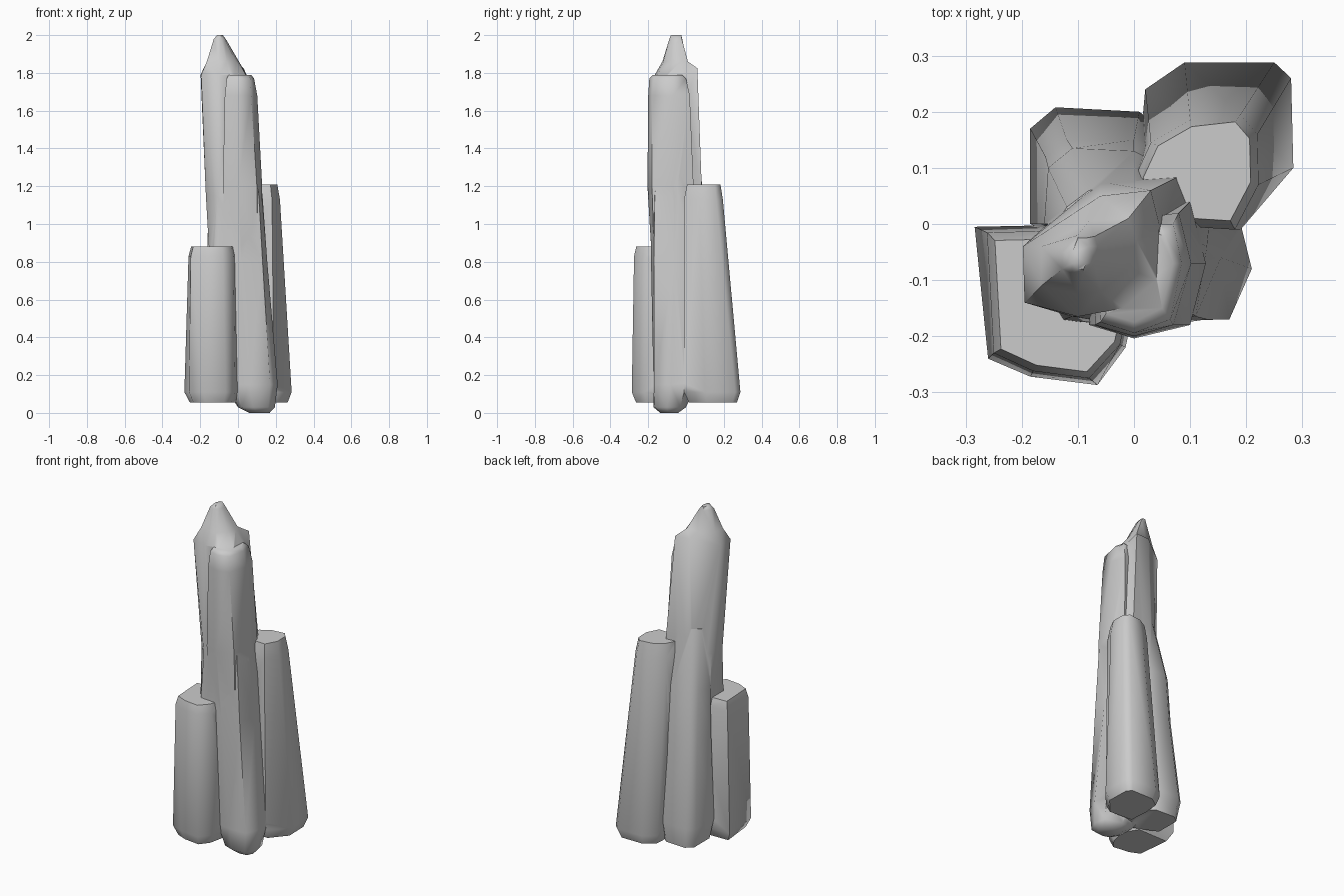
import bpy, bmesh

if "Cube" in bpy.data.objects:
    bpy.data.objects.remove(bpy.data.objects["Cube"])


def column(name, rings):
    """Loft a closed rock column through (height, outline) rings, bottom to top.
    An outline point may carry its own third value to override the height."""
    bm = bmesh.new()
    loops = []
    for z, outline in rings:
        loops.append([bm.verts.new((p[0], p[1], p[2] if len(p) > 2 else z)) for p in outline])
    n = len(loops[0])
    for a, b in zip(loops, loops[1:]):
        for i in range(n):
            j = (i + 1) % n
            bm.faces.new((a[i], a[j], b[j], b[i]))
    bm.faces.new(loops[0][::-1])
    bm.faces.new(loops[-1])
    bmesh.ops.triangulate(bm, faces=bm.faces[:])
    bmesh.ops.recalc_face_normals(bm, faces=bm.faces[:])
    mesh = bpy.data.meshes.new(name)
    bm.to_mesh(mesh)
    bm.free()
    ob = bpy.data.objects.new(name, mesh)
    bpy.context.collection.objects.link(ob)
    return ob


def inset(outline, k):
    """Scale an outline about its average point."""
    cx = sum(p[0] for p in outline) / len(outline)
    cy = sum(p[1] for p in outline) / len(outline)
    return [(cx + (p[0] - cx) * k, cy + (p[1] - cy) * k) for p in outline]


# tall leaning spire: foot, body, shoulders and pointed tip
foot = [(0.0, -.02), (0.0, -.10), (.02, -.15), (.08, -.172), (.16, -.165), (.195, -.10), (.18, -.03), (.08, .0)]
spire = column("rock_spire", [
    (0.0, [(x + .02, y) for x, y in inset(foot, .55)]),
    (.03, foot),
    (.15, [(-.08, .05), (-.05, -.12), (-.02, -.16), (.06, -.172), (.17, -.17), (.21, -.08), (.19, 0), (.05, .06)]),
    (.80, [(-.15, 0), (-.15, -.14), (-.13, -.172), (.02, -.185), (.13, -.17), (.155, -.06), (.14, .06), (-.03, .10)]),
    (1.15, [(-.165, -.01), (-.17, -.10), (-.11, -.165), (0, -.18), (.11, -.165), (.13, -.04), (.08, .085), (-.06, .075)]),
    (1.79, [(-.198, -.04), (-.195, -.14), (-.10, -.165), (-.02, -.15), (.04, -.10), (.045, 0), (.03, .06, 1.825), (-.06, .05, 1.83)]),
    (1.86, [(-.165, -.04), (-.165, -.11), (-.10, -.125), (-.06, -.12), (-.01, -.08), (.005, -.03), (-.01, .01), (-.08, .005)]),
    (1.98, [(-.128, -.05), (-.128, -.08), (-.11, -.088), (-.09, -.088), (-.07, -.07), (-.065, -.04), (-.07, -.022), (-.10, -.02)]),
    (2.0, [(-.11, -.05), (-.11, -.07), (-.10, -.08), (-.09, -.08), (-.085, -.07), (-.08, -.04), (-.085, -.025), (-.10, -.025)]),
])

# flat-topped ridge on the front of the spire
ridge = column("front_ridge", [
    (.55, [(-.05, 0), (-.05, -.13), (.02, -.165), (.10, -.16), (.13, -.07), (.10, .02)]),
    (1.2, [(-.07, 0), (-.08, -.18), (.0, -.204), (.10, -.18), (.128, -.07), (.10, .04)]),
    (1.68, [(-.06, 0), (-.07, -.18), (0, -.2), (.07, -.18), (.102, -.07), (.08, .02)]),
    (1.77, [(-.05, 0), (-.06, -.175), (0, -.194), (.065, -.17), (.085, -.07), (.07, 0)]),
    (1.79, [(-.04, -.01), (-.05, -.16), (0, -.175), (.05, -.15), (.07, -.07), (.055, -.02)]),
])

# short column, front left
low = [(-.284, -.005), (-.26, -.24), (-.185, -.272), (-.065, -.287), (-.015, -.22), (.01, -.10), (-.05, 0)]
high = [(-.262, -.015), (-.25, -.23), (-.18, -.262), (-.08, -.275), (-.025, -.215), (0, -.10), (-.05, -.01)]
left_column = column("front_left_column", [
    (.055, inset(low, .82)), (.11, low), (.83, high), (.88, inset(high, .9))])

# medium column, back right
low = [(.02, 0), (.19, -.01), (.284, .10), (.28, .26), (.25, .288), (.09, .288), (.02, .24), (.01, .13)]
high = [(.02, 0), (.18, -.01), (.222, .07), (.22, .16), (.19, .195), (.10, .185), (.03, .145), (.0, .08)]
right_column = column("back_right_column", [
    (.055, inset(low, .85)), (.11, low), (1.13, high), (1.21, inset(high, .86))])

# buttress flowing into the spire, back left
low = [(-.185, 0), (0, -.08), (.10, 0), (.08, .14), (.01, .20), (-.14, .208), (-.185, .17)]
mid = [(-.165, 0), (0, -.08), (.10, 0), (.07, .11), (0, .15), (-.12, .15), (-.158, .12)]
buttress = column("back_left_buttress", [
    (.06, inset(low, .85)), (.18, low), (.68, mid),
    (.96, [(-.16, 0), (0, -.08), (.10, 0), (.06, .10), (0, .13), (-.11, .135), (-.153, .10)]),
    (1.3, [(-.14, 0), (0, -.08), (.07, 0), (.05, .06), (0, .07), (-.08, .06), (-.12, .03)]),
])

# weld all columns into one rock
for part in (ridge, left_column, right_column, buttress):
    mod = spire.modifiers.new("union", 'BOOLEAN')
    mod.operation = 'UNION'
    mod.solver = 'EXACT'
    mod.object = part
    bpy.context.view_layer.objects.active = spire
    bpy.ops.object.modifier_apply(modifier=mod.name)
    bpy.data.objects.remove(part)

# soft shading, crisp only at the hardest breaks
bpy.ops.object.select_all(action='DESELECT')
spire.select_set(True)
bpy.context.view_layer.objects.active = spire
bpy.ops.object.shade_smooth_by_angle(angle=1.05)
